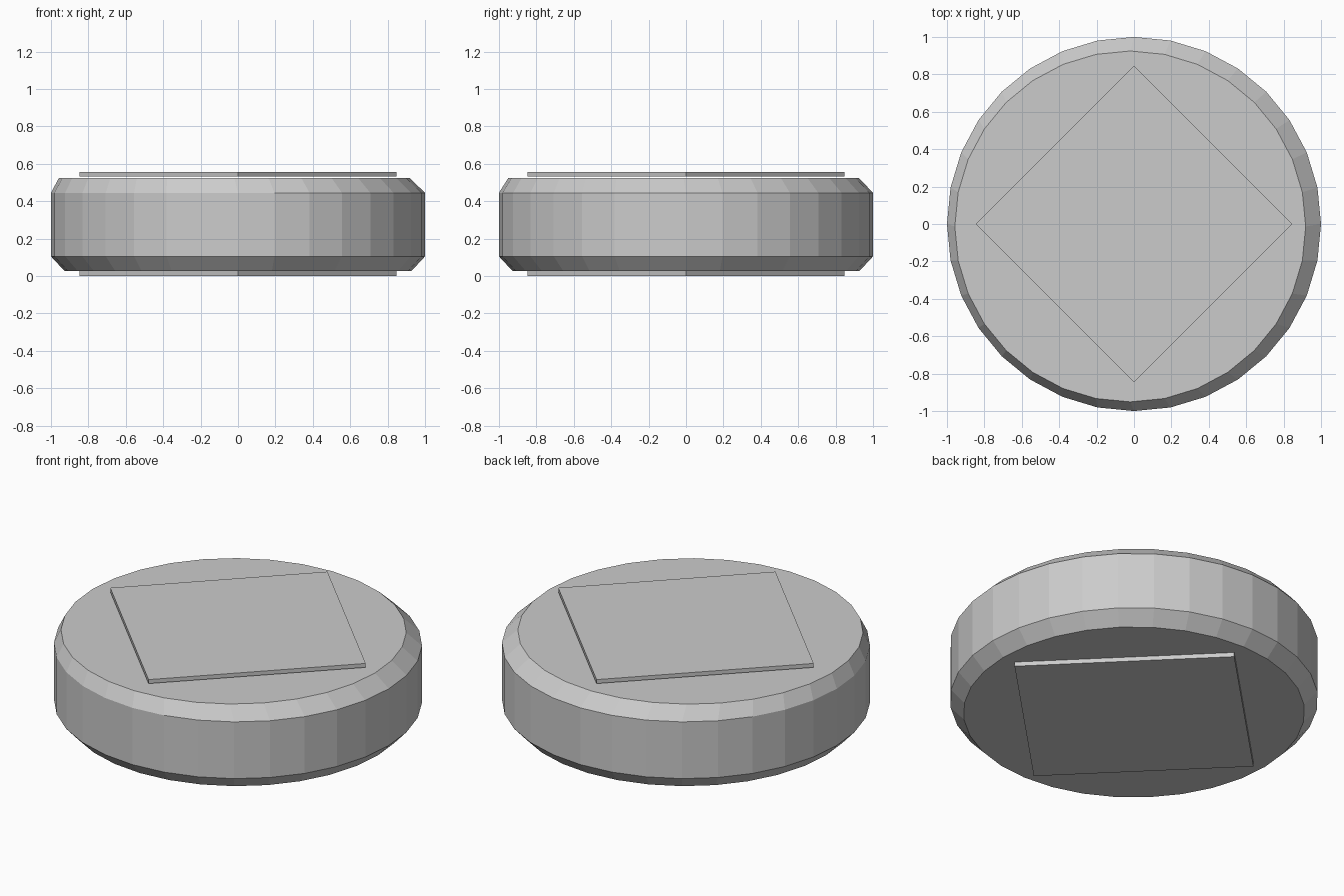
import bpy, bmesh
from math import cos, sin, tau

if "Cube" in bpy.data.objects:
    bpy.data.objects.remove(bpy.data.objects["Cube"])


def loft(name, sides, rings):
    """Closed solid through rings of (centre x, centre y, radius, z)."""
    bm = bmesh.new()
    loops = [[bm.verts.new((cx + r * cos(tau * i / sides),
                            cy + r * sin(tau * i / sides), z))
              for i in range(sides)] for cx, cy, r, z in rings]
    for a, b in zip(loops, loops[1:]):
        for i in range(sides):
            j = (i + 1) % sides
            bm.faces.new((a[i], a[j], b[j], b[i]))
    bm.faces.new(loops[0][::-1])
    bm.faces.new(loops[-1])
    mesh = bpy.data.meshes.new(name)
    bm.to_mesh(mesh)
    bm.free()
    obj = bpy.data.objects.new(name, mesh)
    bpy.context.collection.objects.link(obj)
    return obj


# Chamfered disc; its top rim is slightly off centre
loft("disc_body", 32, [(0, 0, 0.927, 0.026), (0, 0, 1.0, 0.105),
                       (0, 0, 1.0, 0.445), (-0.02, -0.013, 0.938, 0.523)])

# Thin square plates below and just above the disc
for name, z0, z1 in (("bottom_plate", 0.0, 0.027), ("top_plate", 0.532, 0.556)):
    loft(name, 4, [(0, 0, 0.847, z0), (0, 0, 0.847, z1)])
